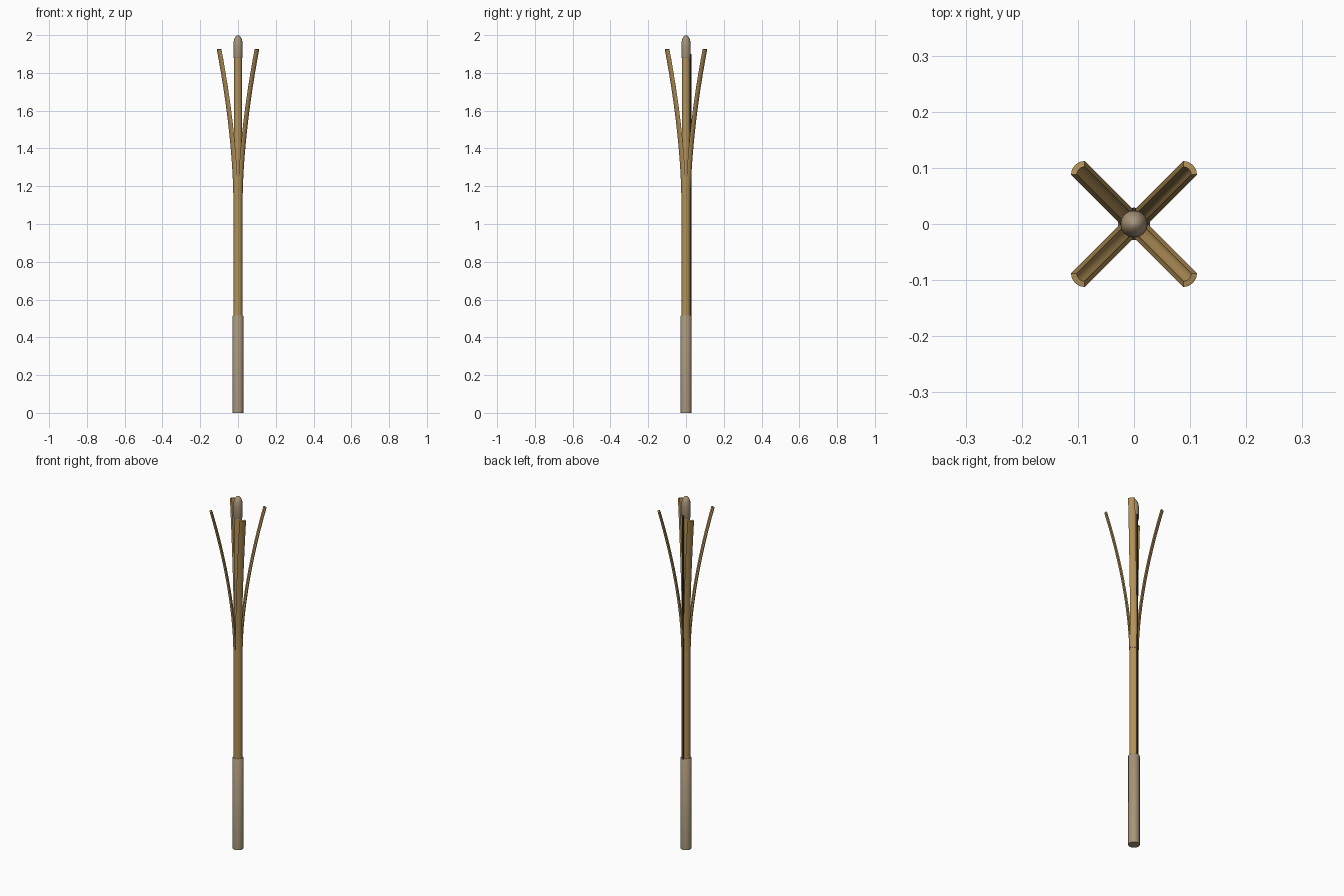
import bpy, bmesh, math
from mathutils import Vector

if "Cube" in bpy.data.objects:
    bpy.data.objects.remove(bpy.data.objects["Cube"])


def mat(name, rgb):
    m = bpy.data.materials.new(name)
    m.diffuse_color = (*rgb, 1)
    m.use_nodes = True
    m.node_tree.nodes["Principled BSDF"].inputs["Base Color"].default_value = m.diffuse_color
    return m


WOOD = mat("bamboo wood", (0.46, 0.29, 0.10))
WRAP = mat("grey tan wrap", (0.39, 0.30, 0.19))
CORD = mat("dark cord", (0.035, 0.03, 0.025))


def skin(name, rings, material, closed_loop=True):
    """Bridge a list of equal-sized rings and cap both ends."""
    bm = bmesh.new()
    vs = [[bm.verts.new(p) for p in r] for r in rings]
    n = len(vs[0])
    for a, b in zip(vs, vs[1:]):
        for i in range(n):
            j = (i + 1) % n
            bm.faces.new((a[i], a[j], b[j], b[i]))
    bm.faces.new(vs[0][::-1])
    bm.faces.new(vs[-1])
    bmesh.ops.recalc_face_normals(bm, faces=bm.faces)
    me = bpy.data.meshes.new(name)
    bm.to_mesh(me)
    bm.free()
    me.materials.append(material)
    ob = bpy.data.objects.new(name, me)
    bpy.context.collection.objects.link(ob)
    bpy.ops.object.select_all(action='DESELECT')
    ob.select_set(True)
    bpy.context.view_layer.objects.active = ob
    bpy.ops.object.shade_smooth_by_angle(angle=math.radians(40))
    return ob


def lathe(name, profile, material, sides=16, x=0, y=0):
    rings = [[(x + r * math.cos(2 * math.pi * i / sides),
               y + r * math.sin(2 * math.pi * i / sides), z) for i in range(sides)]
             for r, z in profile]
    return skin(name, rings, material)


# grip, shaft, centre rod and rounded tip
lathe("grip", [(0.029, 0), (0.029, 0.512), (0.026, 0.516)], WRAP, 20)
lathe("shaft", [(0.0235, 0.5), (0.0235, 1.135)], WOOD)
lathe("centre_rod", [(0.021, 1.12), (0.021, 1.90)], WOOD)
tip = [(0.0225, 1.88), (0.0245, 1.886), (0.0245, 1.95)]
tip += [(0.0245 * math.cos(a), 1.95 + 0.05 * math.sin(a))
        for a in (math.radians(d) for d in (18, 36, 54, 72, 86))]
tip.append((0.0005, 2.0))
lathe("tip", tip, WRAP)

# thin cord along the back
lathe("cord", [(0.004, 0.5), (0.004, 1.9)], CORD, 6, 0, 0.0255)


# four split prongs: quarter tubes bending outward
def prong(name, ang):
    out = Vector((math.cos(ang), math.sin(ang), 0))
    side = Vector((-math.sin(ang), math.cos(ang), 0))
    arc = [math.radians(a) for a in (-45, -22.5, 0, 22.5, 45)]
    section = [(0.0245 * math.cos(a), 0.0245 * math.sin(a)) for a in arc]
    section += [(0.014 * math.cos(a), 0.014 * math.sin(a)) for a in reversed(arc)]
    rings = []
    for k in range(13):
        t = k / 12
        off = 0.125 * t ** 1.7
        slope = 0.125 * 1.7 * t ** 0.7 / 0.8
        normal = Vector((out.x, out.y, -slope)).normalized()
        centre = out * off + Vector((0, 0, 1.13 + 0.8 * t))
        rings.append([centre + normal * u + side * v for u, v in section])
    skin(name, rings, WOOD)


for i in range(4):
    prong(f"prong_{i + 1}", math.radians(45 + 90 * i))
